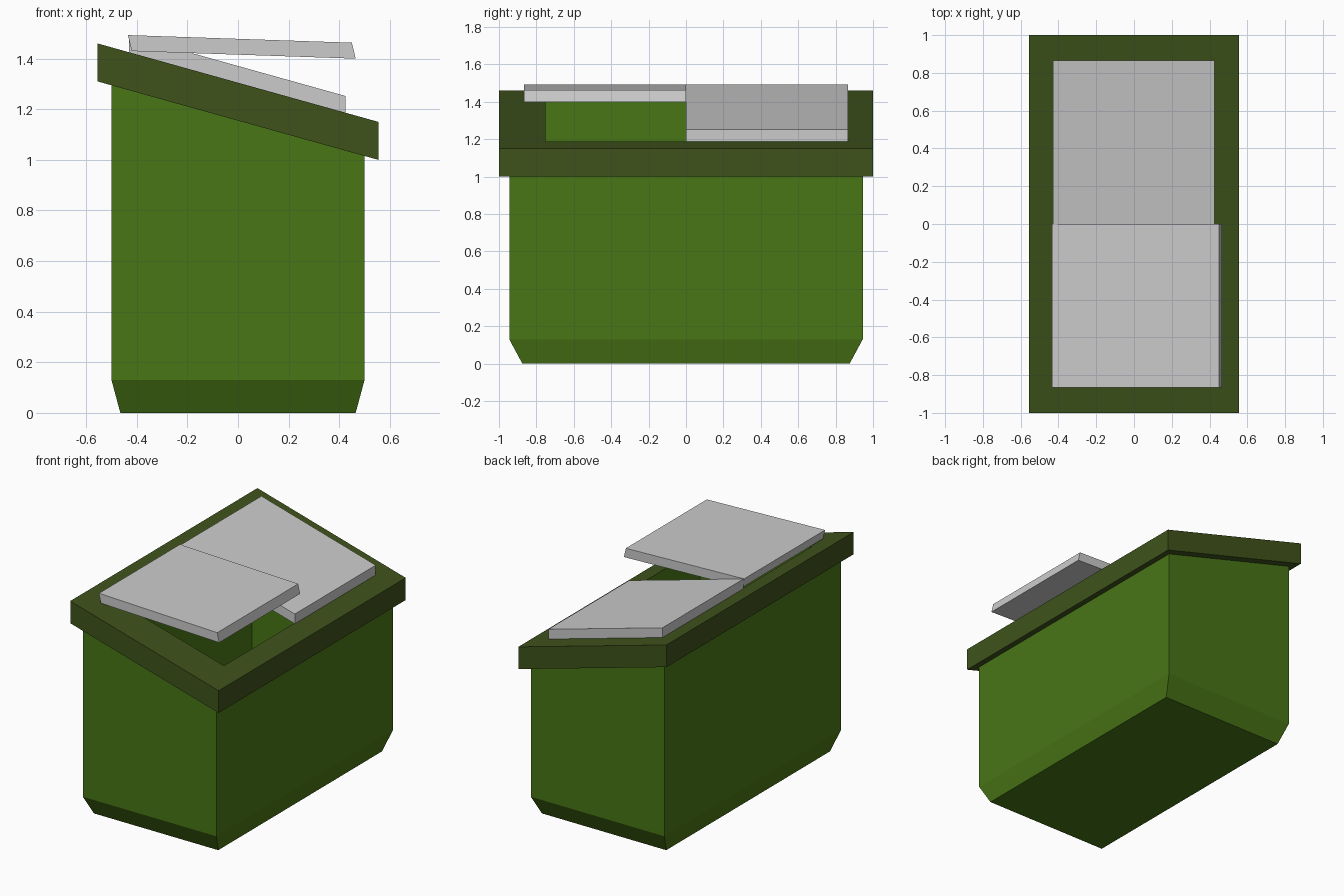
import bpy, bmesh

if "Cube" in bpy.data.objects:
    bpy.data.objects.remove(bpy.data.objects["Cube"])

SLOPE = -0.31 / 1.11


def rim_top(x):
    return 1.305 + SLOPE * x


def rim_bottom(x):
    return 1.155 + SLOPE * x


def level(z):
    return lambda x: z


def material(name, rgb):
    m = bpy.data.materials.new(name)
    m.diffuse_color = (*rgb, 1)
    m.use_nodes = True
    m.node_tree.nodes["Principled BSDF"].inputs["Base Color"].default_value = m.diffuse_color
    return m


def finish(name, bm, mat=None):
    bmesh.ops.recalc_face_normals(bm, faces=bm.faces)
    mesh = bpy.data.meshes.new(name)
    bm.to_mesh(mesh)
    bm.free()
    obj = bpy.data.objects.new(name, mesh)
    bpy.context.collection.objects.link(obj)
    if mat:
        mesh.materials.append(mat)
    return obj


def stack(name, loops, mat, ring=False):
    """Bridge rectangular loops (half x, half y, height function)."""
    bm = bmesh.new()
    rows = [[bm.verts.new((sx * hx, sy * hy, h(sx * hx)))
             for sx, sy in ((-1, -1), (1, -1), (1, 1), (-1, 1))]
            for hx, hy, h in loops]
    pairs = list(zip(rows, rows[1:]))
    if ring:
        pairs.append((rows[-1], rows[0]))
    else:
        bm.faces.new(rows[0])
        bm.faces.new(rows[-1])
    for a, b in pairs:
        for i in range(4):
            j = (i + 1) % 4
            bm.faces.new((a[i], a[j], b[j], b[i]))
    return finish(name, bm, mat)


def lid(name, profile, y0, y1):
    """Extrude an x-z profile along y."""
    bm = bmesh.new()
    face = bm.faces.new([bm.verts.new((x, y0, z)) for x, z in profile])
    ext = bmesh.ops.extrude_face_region(bm, geom=[face], use_keep_orig=True)
    verts = [g for g in ext["geom"] if isinstance(g, bmesh.types.BMVert)]
    bmesh.ops.translate(bm, verts=verts, vec=(0, y1 - y0, 0))
    return finish(name, bm)


green = material("green", (0.066, 0.18, 0.008))
dark_green = material("dark_green", (0.049, 0.086, 0.011))

# Hollow container with a tapered foot
stack("container_body", [
    (0.465, 0.875, level(0)),
    (0.5, 0.945, level(0.13)),
    (0.5, 0.945, rim_bottom),
    (0.42, 0.75, rim_top),
    (0.42, 0.75, level(0.13)),
], green)

# Sloping rim around the opening
stack("rim", [
    (0.5, 0.945, rim_bottom),
    (0.555, 1.0, rim_bottom),
    (0.555, 1.0, rim_top),
    (0.42, 0.75, rim_top),
], dark_green, ring=True)

# Closed lid lying on the rim, and the lid propped open beside it
lid("closed_lid", [(-0.43, rim_top(-0.43)), (0.425, rim_top(0.425)),
                   (0.425, rim_top(0.425) + 0.066), (-0.43, rim_top(-0.43) + 0.066)],
    0, 0.865)
lid("open_lid", [(-0.42, 1.43), (0.465, 1.4), (0.45, 1.463), (-0.435, 1.493)],
    -0.865, 0)
